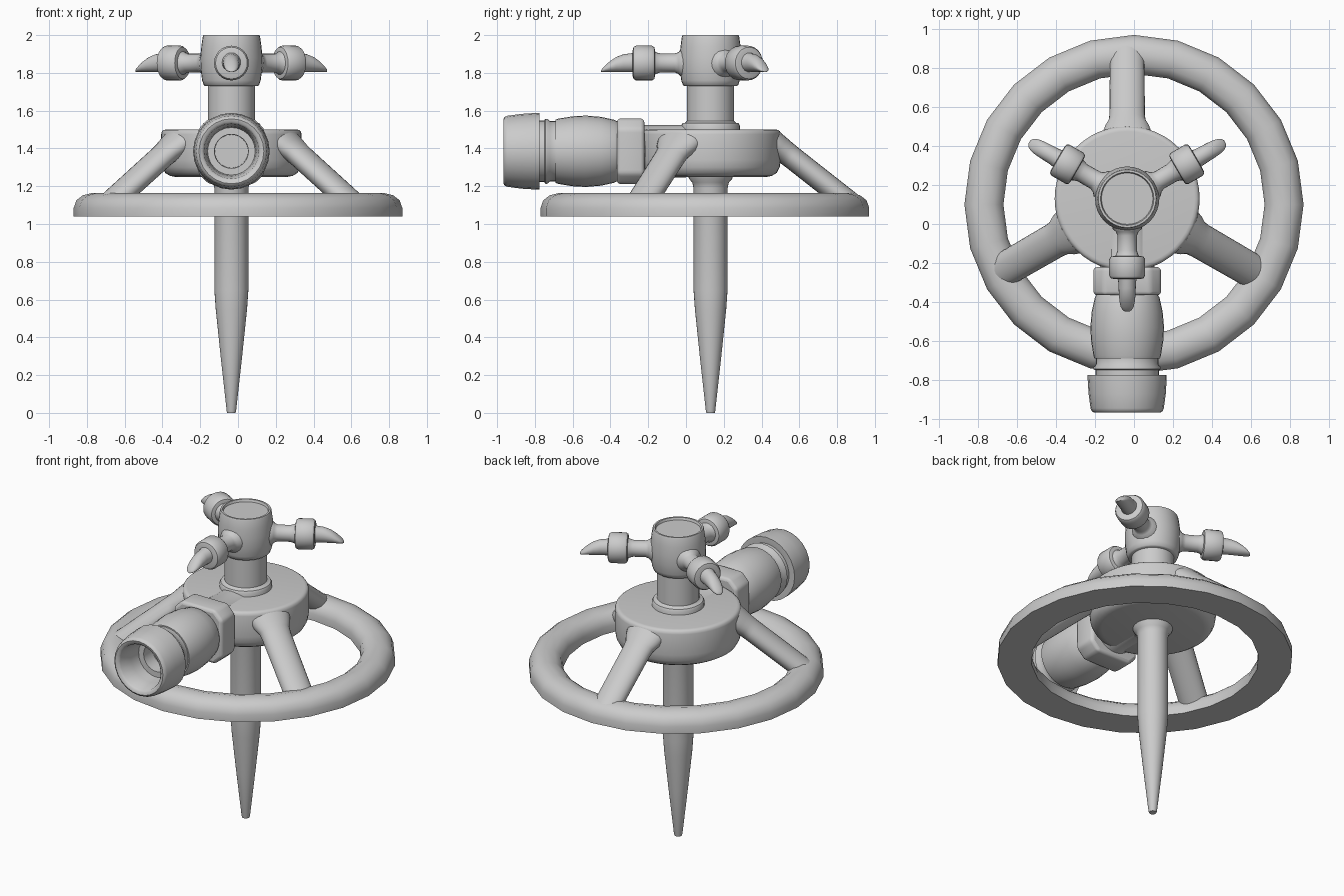
import bpy, bmesh
from math import pi, cos, sin, radians, atan2, hypot
from mathutils import Matrix, Vector

if "Cube" in bpy.data.objects:
    bpy.data.objects.remove(bpy.data.objects["Cube"])

AX, AY = -0.035, 0.13          # vertical axis of the sprinkler
HOSE_Z = 1.385


def finish(bm, name, angle=40):
    bmesh.ops.remove_doubles(bm, verts=bm.verts, dist=1e-5)
    bmesh.ops.recalc_face_normals(bm, faces=bm.faces)
    me = bpy.data.meshes.new(name)
    bm.to_mesh(me)
    bm.free()
    ob = bpy.data.objects.new(name, me)
    bpy.context.collection.objects.link(ob)
    bpy.ops.object.select_all(action='DESELECT')
    ob.select_set(True)
    bpy.context.view_layer.objects.active = ob
    bpy.ops.object.shade_smooth_by_angle(angle=radians(angle))
    return ob


def loft(name, sections, matrix, n=32, closed=False, angle=40):
    """Elliptical sections (along, radius_x, radius_y, offset_x) strung along local z."""
    bm = bmesh.new()
    rings = []
    for s in sections:
        d, rx = s[0], s[1]
        ry = s[2] if len(s) > 2 else rx
        off = s[3] if len(s) > 3 else 0
        rings.append([bm.verts.new(matrix @ Vector((off + rx * cos(2 * pi * i / n),
                                                    ry * sin(2 * pi * i / n), d)))
                      for i in range(n)])
    pairs = list(zip(rings, rings[1:]))
    if closed:
        pairs.append((rings[-1], rings[0]))
    else:
        bm.faces.new(rings[0])
        bm.faces.new(rings[-1])
    for a, b in pairs:
        for i in range(n):
            j = (i + 1) % n
            bm.faces.new((a[i], a[j], b[j], b[i]))
    return finish(bm, name, angle)


def frame(origin, direction):
    """Local z along direction, local x as close to world up as possible."""
    z = Vector(direction).normalized()
    x = (Vector((0, 0, 1)) - z * z.z).normalized()
    y = z.cross(x)
    m = Matrix((x, y, z)).transposed().to_4x4()
    return Matrix.Translation(origin) @ m


axis = Matrix.Translation((AX, AY, 0))

# Ground spike
loft("spike", [(0, .022), (.01, .025), (.3, .057), (.55, .083), (.65, .09), (1.19, .09),
               (1.22, .097), (1.24, .115), (1.27, .12)], axis)

# Central hub disc
loft("hub", [(1.25, .30), (1.255, .325), (1.27, .35), (1.30, .366), (1.34, .372),
             (1.475, .372), (1.49, .368), (1.498, .358), (1.5, .345)], axis, 48)

# Neck with collar
loft("neck", [(1.48, .155), (1.522, .155), (1.534, .148), (1.536, .135), (1.545, .125),
              (1.76, .125)], axis)

# Rotor head with dished top
loft("rotor_head", [(1.73, .138), (1.735, .146), (1.76, .155), (1.82, .163), (1.88, .165),
                    (1.94, .159), (1.99, .152), (2.0, .148), (2.0, .137), (1.985, .132)],
     axis)

# Base ring with D-shaped section
outer = [(1.04, .10), (1.085, .10), (1.125, .086), (1.152, .052), (1.165, 0)]
ring = [(z, .77 + w) for z, w in outer] + [(z, .77 - w) for z, w in outer[-2::-1]]
loft("base_ring", ring, Matrix.Translation((0, .10, 0)), 24, closed=True, angle=45)

# Three spokes from hub to ring
start, end = (.25, 1.495), (.765, 1.09)
length = hypot(end[0] - start[0], end[1] - start[1])
for i, deg in enumerate((90, 210, 330)):
    c, s = cos(radians(deg)), sin(radians(deg))
    m = frame((AX + c * .25, AY + s * .25, 1.495),
              (c * (end[0] - start[0]), s * (end[0] - start[0]), end[1] - start[1]))
    loft(f"spoke_{i + 1}", [(.10, .066, .13), (.15, .064, .115), (.19, .062, .095),
                            (.23, .061, .091), (length, .061, .088)], m, 24)

# Three spray arms, each with a nut and a drooping nozzle
for i, deg in enumerate((-90, 30, 150)):
    m = frame((AX, AY, 1.852), (cos(radians(deg)), sin(radians(deg)), 0))
    loft(f"arm_{i + 1}", [(.10, .085), (.155, .075), (.17, .058), (.19, .05), (.265, .05),
                          (.285, .056), (.31, .07)], m, 20)
    loft(f"arm_nut_{i + 1}", [(.295, .072), (.298, .084), (.31, .092), (.395, .092),
                              (.408, .084), (.412, .07)], m, 24)
    horn = [(.40, 1.91, .052), (.425, 1.903, .046), (.46, 1.899, .044), (.50, 1.884, .042),
            (.53, 1.864, .039), (.555, 1.842, .033), (.572, 1.825, .023), (.58, 1.813, .01)]
    loft(f"nozzle_{i + 1}", [(d, (t - 1.804) / 2, w, (t + 1.804) / 2 - 1.852)
                             for d, t, w in horn], m, 20)

# Hose connector along -y: barrel and hollow end cap
hose = frame((AX, 0, HOSE_Z), (0, -1, 0))
loft("hose_barrel", [(.0, .14), (.34, .14), (.36, .155), (.378, .166), (.45, .182), (.53, .189),
                     (.60, .185), (.675, .173), (.69, .168), (.69, .160), (.72, .160),
                     (.735, .172), (.745, .172), (.75, .163), (.79, .163), (.79, .09),
                     (.70, .088)], hose)
loft("hose_cap", [(.775, .15), (.775, .203), (.79, .203), (.87, .198), (.945, .188),
                  (.96, .182), (.966, .172), (.962, .155), (.95, .145), (.86, .132), (.78, .125)],
     hose, 24, closed=True)

# Chamfered square nut on the hose connector
bm = bmesh.new()
bmesh.ops.create_cube(bm, size=1, matrix=Matrix.Translation((AX, -.293, HOSE_Z))
                      @ Matrix.Diagonal((.348, .145, .348, 1)))
along = [e for e in bm.edges if abs(e.verts[0].co.y - e.verts[1].co.y) > .1]
bmesh.ops.bevel(bm, geom=along, offset=.055, segments=1, affect='EDGES')
nut = finish(bm, "hose_nut", 50)
bev = nut.modifiers.new("soft_edges", 'BEVEL')
bev.width = .02
bev.segments = 3
bev.limit_method = 'ANGLE'
bev.angle_limit = radians(30)
